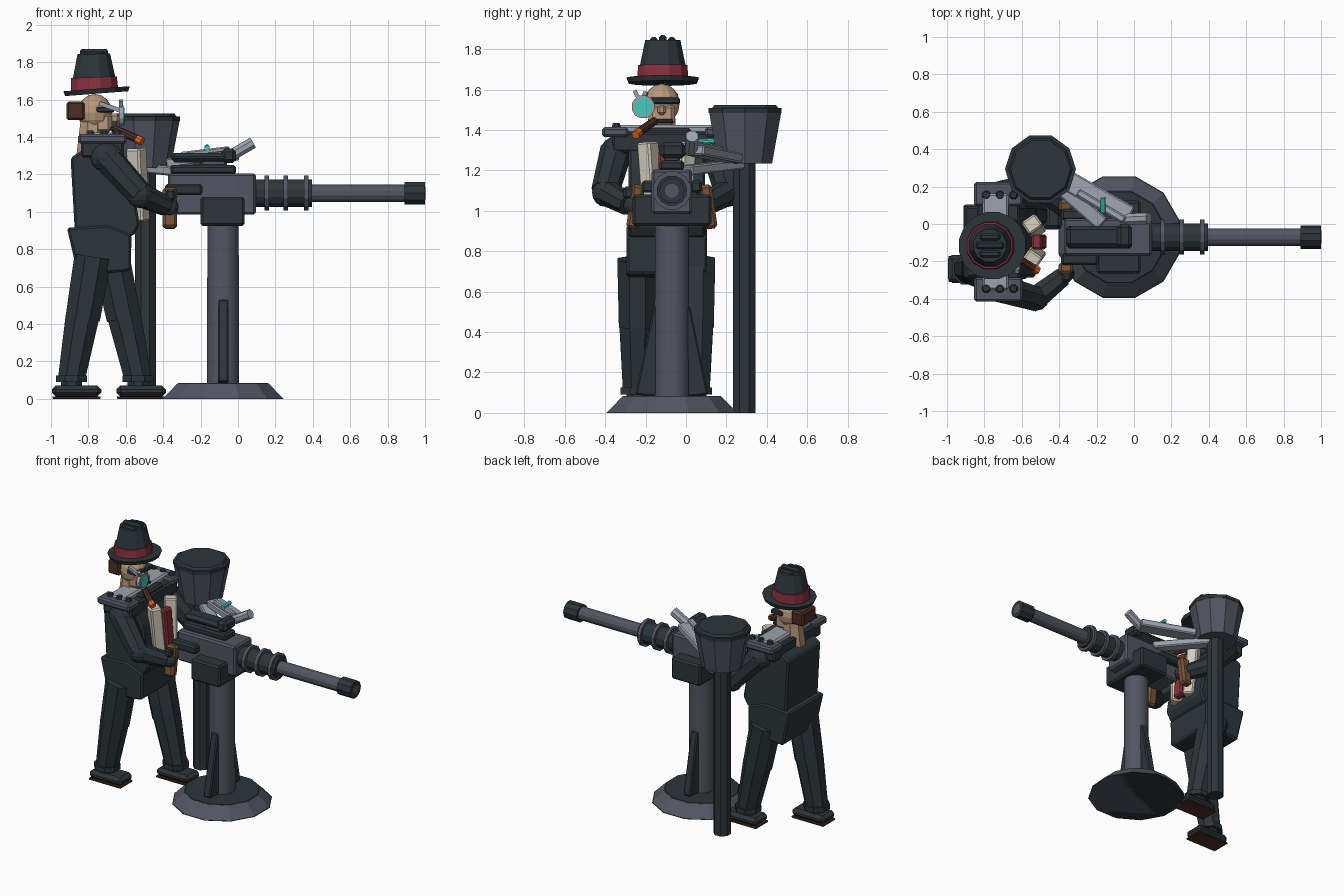
import bpy, bmesh, math
from mathutils import Matrix, Vector, Euler

if "Cube" in bpy.data.objects:
    bpy.data.objects.remove(bpy.data.objects["Cube"])


def material(name, rgb):
    m = bpy.data.materials.new(name)
    m.diffuse_color = (*rgb, 1)
    m.use_nodes = True
    m.node_tree.nodes["Principled BSDF"].inputs["Base Color"].default_value = m.diffuse_color
    return m


DARK = material("dark slate", (0.026, 0.036, 0.043))
GREY = material("gun grey", (0.085, 0.092, 0.122))
LIGHT = material("light steel", (0.33, 0.36, 0.42))
RED = material("deep red", (0.25, 0.03, 0.045))
SKIN = material("skin", (0.48, 0.31, 0.2))
TAN = material("grip brown", (0.19, 0.085, 0.04))
BROWN = material("dark brown", (0.075, 0.028, 0.018))
TEAL = material("teal glass", (0.06, 0.6, 0.5))
CREAM = material("cream", (0.65, 0.6, 0.5))
EMBER = material("ember orange", (0.85, 0.15, 0.02))
CY = -0.095   # centre line of the gunner
GY = -0.07    # centre line of the gun


def finish(name, bm, mat, bevel=0.0, smooth=False):
    if bevel:
        bmesh.ops.bevel(bm, geom=bm.edges[:], offset=bevel, segments=1, affect='EDGES')
    bmesh.ops.recalc_face_normals(bm, faces=bm.faces[:])
    me = bpy.data.meshes.new(name)
    bm.to_mesh(me)
    bm.free()
    me.materials.append(mat)
    ob = bpy.data.objects.new(name, me)
    bpy.context.collection.objects.link(ob)
    if smooth:
        bpy.context.view_layer.objects.active = ob
        ob.select_set(True)
        bpy.ops.object.shade_smooth_by_angle(angle=math.radians(35))
        ob.select_set(False)
    return ob


def box(name, x, y, z, mat, bevel=0.012, rot=(0, 0, 0)):
    """Box from (min, max) ranges, turned about its own centre."""
    bm = bmesh.new()
    c = Vector([(r[0] + r[1]) / 2 for r in (x, y, z)])
    s = [r[1] - r[0] for r in (x, y, z)]
    mtx = Matrix.Translation(c) @ Euler([math.radians(a) for a in rot]).to_matrix().to_4x4()
    bmesh.ops.create_cube(bm, size=1, matrix=mtx @ Matrix.Diagonal((*s, 1)))
    return finish(name, bm, mat, bevel)


def rod(name, p0, p1, r0, r1, mat, n=12, bevel=0.0, smooth=False, turn=0.5):
    """Tapered n-sided rod between two points."""
    p0, p1 = Vector(p0), Vector(p1)
    d = p1 - p0
    mtx = (Matrix.Translation((p0 + p1) / 2) @ d.to_track_quat('Z', 'Y').to_matrix().to_4x4()
           @ Matrix.Rotation(turn * 2 * math.pi / n, 4, 'Z'))
    bm = bmesh.new()
    bmesh.ops.create_cone(bm, cap_ends=True, segments=n, radius1=r0, radius2=r1,
                          depth=d.length, matrix=mtx)
    return finish(name, bm, mat, bevel, smooth)


def beam(name, p0, p1, w, h, mat, bevel=0.008):
    """Rectangular bar between two points, w wide and h tall."""
    p0, p1 = Vector(p0), Vector(p1)
    d = p1 - p0
    mtx = Matrix.Translation((p0 + p1) / 2) @ d.to_track_quat('X', 'Z').to_matrix().to_4x4()
    bm = bmesh.new()
    bmesh.ops.create_cube(bm, size=1, matrix=mtx @ Matrix.Diagonal((d.length, w, h, 1)))
    return finish(name, bm, mat, bevel)


def ball(name, c, scale, mat):
    bm = bmesh.new()
    bmesh.ops.create_uvsphere(bm, u_segments=12, v_segments=8, radius=1,
                              matrix=Matrix.Translation(c) @ Matrix.Diagonal((*scale, 1)))
    return finish(name, bm, mat)


def slab(name, pts, y0, y1, mat, bevel=0.012):
    """Side profile in x and z, extruded along y."""
    bm = bmesh.new()
    f = bm.faces.new([bm.verts.new((x, y0, z)) for x, z in pts])
    ext = bmesh.ops.extrude_face_region(bm, geom=[f])
    bmesh.ops.translate(bm, vec=(0, y1 - y0, 0),
                        verts=[v for v in ext["geom"] if isinstance(v, bmesh.types.BMVert)])
    return finish(name, bm, mat, bevel)


# Pedestal
PX = -0.08
rod("pedestal_base", (PX, GY, 0), (PX, GY, 0.08), 0.335, 0.255, GREY, 12)
rod("base_cover", (PX, GY, 0.07), (PX, GY, 0.084), 0.262, 0.25, DARK, 12)
rod("base_underside", (PX, GY, 0), (PX, GY, 0.003), 0.336, 0.335, DARK, 12)
rod("pedestal_post", (PX, GY, 0.08), (PX, GY, 0.96), 0.088, 0.085, GREY, 16, smooth=True)
for s, tag in ((-1, "right"), (1, "left")):
    bm = bmesh.new()
    pts = [(0.07, 0.08), (0.18, 0.09), (0.17, 0.14), (0.09, 0.53), (0.07, 0.53)]
    f = bm.faces.new([bm.verts.new((PX - 0.028, GY + s * a, z)) for a, z in pts])
    ext = bmesh.ops.extrude_face_region(bm, geom=[f])
    bmesh.ops.translate(bm, vec=(0.056, 0, 0),
                        verts=[v for v in ext["geom"] if isinstance(v, bmesh.types.BMVert)])
    finish("post_fin_" + tag, bm, DARK, 0.008)

# Gun body, cradle and barrel
box("gun_body", (-0.375, 0.095), (GY - 0.1, GY + 0.1), (0.985, 1.205), GREY)
box("gun_cradle", (-0.2, 0.035), (GY - 0.195, GY + 0.195), (0.925, 1.08), DARK)
box("gun_lid", (-0.36, -0.01), (GY - 0.06, GY + 0.06), (1.2, 1.25), DARK)
box("sight_block", (-0.2, -0.06), (GY - 0.04, GY + 0.04), (1.24, 1.28), GREY)
box("top_cover", (-0.36, -0.02), (GY - 0.055, GY + 0.06), (1.265, 1.315), DARK, 0.02)
box("cover_hinge", (-0.09, -0.01), (GY - 0.06, GY + 0.07), (1.26, 1.34), DARK, 0.02)
rod("barrel_sleeve", (0.09, GY, 1.1), (0.395, GY, 1.1), 0.076, 0.076, DARK, 12)
for i, x in enumerate((0.155, 0.255, 0.365)):
    rod("cooling_ring_%d" % i, (x - 0.012, GY, 1.1), (x + 0.012, GY, 1.1), 0.097, 0.097, GREY, 12)
rod("barrel", (0.39, GY, 1.1), (0.9, GY, 1.1), 0.048, 0.048, GREY, 12)
rod("muzzle", (0.89, GY, 1.1), (1.0, GY, 1.1), 0.063, 0.063, DARK, 10)
rod("muzzle_bore", (0.995, GY, 1.1), (1.0015, GY, 1.1), 0.035, 0.035, GREY, 10)
for s, tag in ((-1, "right"), (1, "left")):
    y = GY + s * 0.12
    box("grip_bar_" + tag, (-0.39, -0.19), (y - 0.03, y + 0.03), (1.09, 1.15), DARK)
    y = GY + s * 0.18
    box("bar_bridge_" + tag, (-0.385, -0.335), (y - 0.06, y + 0.02), (1.06, 1.12), DARK)
    box("grip_" + tag, (-0.403, -0.325), (y - 0.032, y + 0.032), (0.91, 1.13), TAN, 0.015, (s * 8, 0, 0))

# Feed chute and vial
beam("feed_chute", (-0.36, 0.235, 1.26), (-0.02, 0.04, 1.3), 0.11, 0.05, LIGHT)
beam("chute_rail", (-0.3, 0.17, 1.305), (-0.05, 0.02, 1.335), 0.04, 0.03, LIGHT)
beam("chute_bracket", (-0.5, 0.29, 1.235), (-0.17, 0.0, 1.2), 0.08, 0.05, LIGHT)
rod("vent_pipe", (-0.04, 0.025, 1.3), (0.08, 0.03, 1.37), 0.033, 0.033, LIGHT, 8)
rod("teal_vial", (-0.165, 0.06, 1.34), (-0.165, 0.14, 1.345), 0.015, 0.015, TEAL, 8)

# Ammunition hopper
HX, HY = -0.5, 0.293
rod("hopper_post", (HX + 0.005, HY - 0.005, 0), (HX + 0.005, HY - 0.005, 1.26), 0.06, 0.06, DARK, 8)
rod("hopper_bin", (HX, HY, 1.235), (HX, HY, 1.49), 0.14, 0.188, GREY, 10)
rod("hopper_rim", (HX, HY, 1.485), (HX, HY, 1.51), 0.19, 0.19, DARK, 10)
rod("hopper_lid", (HX, HY, 1.505), (HX, HY, 1.525), 0.175, 0.16, DARK, 10)

# Legs and shoes: right leg back, left leg forward
for tag, y, hip, knee, ankle, toe in (
        ("right", -0.24, (-0.775, 0.76), (-0.83, 0.43), (-0.89, 0.11), -0.73),
        ("left", 0.045, (-0.68, 0.76), (-0.61, 0.43), (-0.535, 0.11), -0.385)):
    a, b, c = [Vector((p[0], y, p[1])) for p in (hip, knee, ankle)]
    rod("thigh_" + tag, a, b, 0.108, 0.1, DARK, 8)
    rod("shin_" + tag, b + Vector((0, 0, 0.02)), c, 0.098, 0.078, DARK, 8)
    rod("trouser_cuff_" + tag, c - Vector((0, 0, 0.02)), c + Vector((0, 0, 0.015)), 0.09, 0.09, DARK, 8)
    rod("ankle_" + tag, c - Vector((0, 0, 0.06)), c, 0.06, 0.06, DARK, 8)
    box("shoe_" + tag, (toe - 0.265, toe), (y - 0.075, y + 0.075), (0.012, 0.072), DARK, 0.022)
    box("sole_" + tag, (toe - 0.262, toe - 0.005), (y - 0.07, y + 0.07), (0, 0.014), BROWN, 0.003)

# Coat
slab("coat_chest", [(-0.895, 1.29), (-0.83, 1.33), (-0.63, 1.33), (-0.575, 1.22), (-0.525, 0.93),
                    (-0.56, 0.87), (-0.87, 0.85)], CY - 0.19, CY + 0.19, DARK)
slab("coat_skirt", [(-0.915, 0.915), (-0.7, 0.93), (-0.57, 0.88), (-0.572, 0.69), (-0.6, 0.68),
                    (-0.855, 0.66)], CY - 0.2, CY + 0.2, DARK)
box("coat_yoke", (-0.84, -0.61), (CY - 0.27, CY + 0.27), (1.29, 1.39), DARK)
box("yoke_plate", (-0.81, -0.67), (CY - 0.26, CY + 0.26), (1.38, 1.425), LIGHT)
box("collar", (-0.8, -0.62), (CY - 0.12, CY + 0.12), (1.34, 1.41), DARK)

# Shoulder boards, studs and arms
for s, tag in ((-1, "right"), (1, "left")):
    P = lambda x, d, z: (x, CY + s * d, z)
    y = sorted((CY + s * 0.19, CY + s * 0.32))
    box("shoulder_board_" + tag, (-0.855, -0.595), y, (1.365, 1.415), GREY)
    for i in range(3):
        x = -0.79 + i * 0.073
        rod("stud_%s_%d" % (tag, i), P(x, 0.25, 1.41), P(x, 0.25, 1.435), 0.026, 0.018, DARK, 8)
    ball("shoulder_" + tag, P(-0.7, 0.25, 1.29), (0.09, 0.08, 0.08), DARK)
    rod("upper_arm_" + tag, P(-0.71, 0.25, 1.3), P(-0.525, 0.305, 1.095), 0.08, 0.07, DARK, 8)
    ball("elbow_" + tag, P(-0.525, 0.305, 1.09), (0.07, 0.065, 0.07), DARK)
    rod("forearm_" + tag, P(-0.53, 0.305, 1.095), P(-0.385, 0.19, 1.03), 0.068, 0.055, DARK, 8)
    ball("glove_" + tag, P(-0.365, 0.17, 1.025), (0.048, 0.045, 0.05), DARK)

# Shirt front and tie
for d, tag in ((-0.095, "right"), (0.095, "left")):
    beam("shirt_strip_" + tag, (-0.545, CY + d, 1.34), (-0.525, CY + d * 0.7, 0.95), 0.09, 0.08, CREAM, 0.01)
beam("necktie", (-0.52, CY, 1.3), (-0.495, CY, 0.96), 0.08, 0.055, RED, 0.01)

# Head and face
HXC, HYC = -0.765, -0.12
rod("neck", (-0.79, HYC, 1.3), (-0.775, HYC, 1.5), 0.08, 0.07, SKIN, 8)
ball("head", (HXC, HYC, 1.53), (0.092, 0.088, 0.1), SKIN)
box("jaw", (-0.78, -0.675), (HYC - 0.065, HYC + 0.065), (1.42, 1.53), SKIN, 0.02)
box("nose", (-0.69, -0.635), (HYC - 0.02, HYC + 0.02), (1.475, 1.525), SKIN)
box("hair_back", (-0.918, -0.82), (HYC - 0.08, HYC + 0.08), (1.49, 1.59), BROWN)
box("eye_band", (-0.76, -0.662), (HYC - 0.085, HYC + 0.09), (1.53, 1.56), DARK, 0.006)
box("moustache", (-0.69, -0.655), (HYC - 0.055, HYC + 0.055), (1.435, 1.455), DARK, 0.005)
rod("monocle_rim", (-0.635, -0.212, 1.515), (-0.612, -0.212, 1.515), 0.058, 0.058, LIGHT, 12)
rod("monocle_lens", (-0.615, -0.212, 1.515), (-0.606, -0.212, 1.515), 0.045, 0.045, TEAL, 12)
beam("monocle_arm", (-0.74, -0.2, 1.58), (-0.625, -0.215, 1.54), 0.022, 0.022, LIGHT, 0)
beam("monocle_lever", (-0.625, -0.225, 1.54), (-0.625, -0.255, 1.595), 0.02, 0.02, LIGHT, 0)
rod("cigar", (-0.66, -0.155, 1.445), (-0.53, -0.24, 1.385), 0.02, 0.022, BROWN, 8)
rod("cigar_tip", (-0.537, -0.236, 1.388), (-0.512, -0.25, 1.376), 0.025, 0.022, EMBER, 8)

# Hat
rod("hat_brim", (-0.755, -0.115, 1.632), (-0.757, -0.115, 1.658), 0.172, 0.182, DARK, 16)
rod("hat_band", (-0.767, -0.115, 1.645), (-0.77, -0.115, 1.72), 0.132, 0.126, RED, 12)
rod("hat_crown", (-0.769, -0.115, 1.715), (-0.771, -0.115, 1.845), 0.118, 0.09, DARK, 12)
for i, d in enumerate((-0.045, 0, 0.045)):
    w = 0.075 if d == 0 else 0.055
    box("crown_crease_%d" % i, (-0.77 - w, -0.77 + w), (-0.115 + d - 0.018, -0.115 + d + 0.018),
        (1.83, 1.87 if d == 0 else 1.86), DARK, 0.01)
